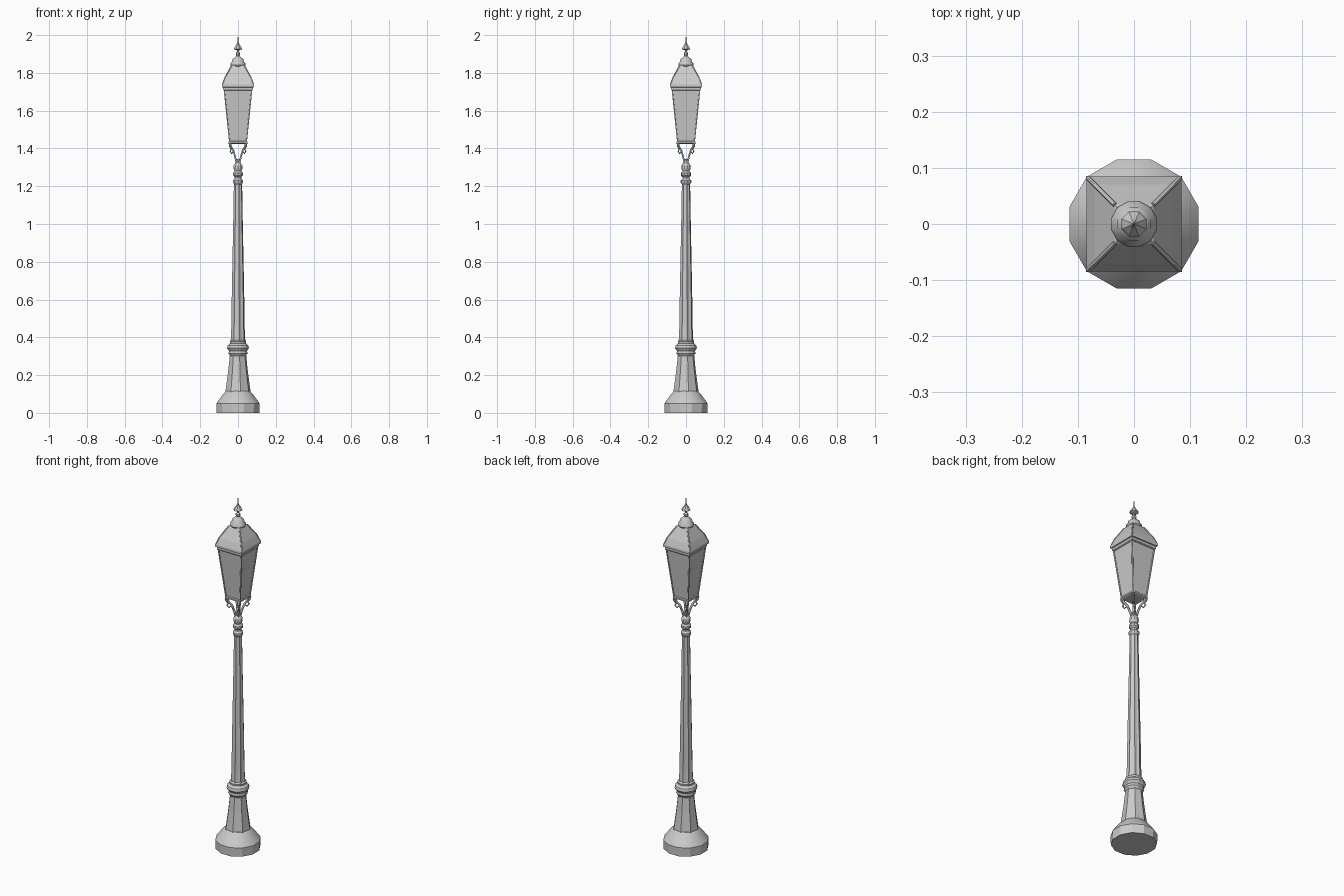
import bpy, bmesh, math
from mathutils import Vector

old = bpy.data.objects.get("Cube")
if old:
    bpy.data.objects.remove(old, do_unlink=True)

iron = bpy.data.materials.new("light_grey")
iron.use_nodes = True
grey = (0.6, 0.6, 0.6, 1)
iron.diffuse_color = grey
iron.node_tree.nodes["Principled BSDF"].inputs["Base Color"].default_value = grey


def finish(name, bm, smooth=None):
    bmesh.ops.recalc_face_normals(bm, faces=bm.faces)
    mesh = bpy.data.meshes.new(name)
    bm.to_mesh(mesh)
    bm.free()
    mesh.materials.append(iron)
    obj = bpy.data.objects.new(name, mesh)
    bpy.context.collection.objects.link(obj)
    if smooth:
        bpy.ops.object.select_all(action='DESELECT')
        obj.select_set(True)
        bpy.context.view_layer.objects.active = obj
        bpy.ops.object.shade_smooth_by_angle(angle=math.radians(smooth))
    return obj


def lathe(name, profile, sides, flute=1.0, smooth=None):
    """Spin (radius, height) points; flute shrinks every second column."""
    bm = bmesh.new()
    rings = []
    for r, z in profile:
        ring = []
        for i in range(sides):
            a = math.tau * (i + 0.5) / sides
            k = r * (flute if i % 2 else 1)
            ring.append(bm.verts.new((k * math.cos(a), k * math.sin(a), z)))
        rings.append(ring)
    for low, high in zip(rings, rings[1:]):
        for i in range(sides):
            j = (i + 1) % sides
            bm.faces.new((low[i], low[j], high[j], high[i]))
    bm.faces.new(rings[0])
    bm.faces.new(rings[-1])
    return finish(name, bm, smooth)


def square(name, profile):
    """Four-sided lathe given as (half width, height)."""
    return lathe(name, [(w * math.sqrt(2), z) for w, z in profile], 4)


def bar(name, points, radius):
    """Square-section bar along a path."""
    curve = bpy.data.curves.new(name, 'CURVE')
    curve.dimensions = '3D'
    curve.bevel_depth = radius
    curve.bevel_resolution = 0
    curve.use_fill_caps = True
    spline = curve.splines.new('POLY')
    spline.points.add(len(points) - 1)
    for p, co in zip(spline.points, points):
        p.co = (*co, 1)
    curve.materials.append(iron)
    obj = bpy.data.objects.new(name, curve)
    bpy.context.collection.objects.link(obj)
    return obj


# Foot, pedestal and shaft
lathe("foot", [(0.117, 0), (0.119, 0.05), (0.112, 0.06), (0.077, 0.105),
               (0.066, 0.115)], 12, smooth=25)
lathe("pedestal", [(0.07, 0.1), (0.064, 0.14), (0.053, 0.22), (0.043, 0.315)],
      16, flute=0.92)
lathe("pedestal_collar", [(0.042, 0.3), (0.052, 0.315), (0.05, 0.328),
                          (0.06, 0.343), (0.056, 0.358), (0.043, 0.368),
                          (0.045, 0.378), (0.035, 0.385)], 12)
lathe("shaft", [(0.04, 0.375), (0.036, 0.45), (0.034, 0.6), (0.029, 0.85),
                (0.025, 1.05), (0.022, 1.23)], 16, flute=0.86)
lathe("shaft_capital", [(0.021, 1.21), (0.028, 1.22), (0.028, 1.23),
                        (0.02, 1.238), (0.018, 1.248), (0.027, 1.257),
                        (0.027, 1.27), (0.019, 1.28), (0.025, 1.295),
                        (0.024, 1.31), (0.014, 1.325), (0.012, 1.345)], 10)

# Lantern cage
LOW, HIGH = 1.43, 1.722
LOW_W, HIGH_W = 0.046, 0.076
square("lantern_glass", [(LOW_W - 0.003, LOW), (HIGH_W - 0.003, HIGH)])
square("lantern_bottom_rail", [(0.042, 1.424), (0.049, 1.428), (0.049, 1.436),
                               (0.045, 1.44)])
square("lantern_top_rail", [(0.074, 1.706), (0.078, 1.71), (0.079, 1.724)])

# Corner posts, cradle arms, scrolls and roof ribs on the four corners
for n, (sx, sy) in enumerate([(1, 1), (-1, 1), (-1, -1), (1, -1)], 1):
    def at(w, z):
        return Vector((sx * w, sy * w, z))
    bar(f"corner_post_{n}", [at(LOW_W - 0.002, LOW), at(HIGH_W - 0.002, HIGH)], 0.004)
    bar(f"cradle_arm_{n}", [at(0.006, 1.31), at(0.014, 1.35), at(0.023, 1.385),
                            at(0.035, 1.405), at(0.041, 1.43)], 0.006)
    bar(f"cradle_scroll_{n}", [at(0.023, 1.385), at(0.034, 1.372), at(0.041, 1.385),
                               at(0.036, 1.398), at(0.044, 1.41), at(0.047, 1.428)], 0.004)
    bar(f"roof_rib_{n}", [at(0.083, 1.735), at(0.069, 1.776), at(0.034, 1.838)], 0.004)

# Roof, vent cap and finial
square("roof", [(0.077, 1.722), (0.085, 1.725), (0.085, 1.738),
                (0.07, 1.775), (0.035, 1.838), (0.03, 1.842)])
lathe("vent_cap", [(0.036, 1.832), (0.042, 1.842), (0.041, 1.85), (0.033, 1.86),
                   (0.03, 1.872), (0.016, 1.884), (0.008, 1.89)], 12, smooth=35)
lathe("finial", [(0.007, 1.885), (0.013, 1.897), (0.012, 1.905), (0.005, 1.912),
                 (0.008, 1.92), (0.024, 1.926), (0.021, 1.933), (0.009, 1.95),
                 (0.004, 1.962), (0.002, 1.975), (0.001, 2.0)], 8)
